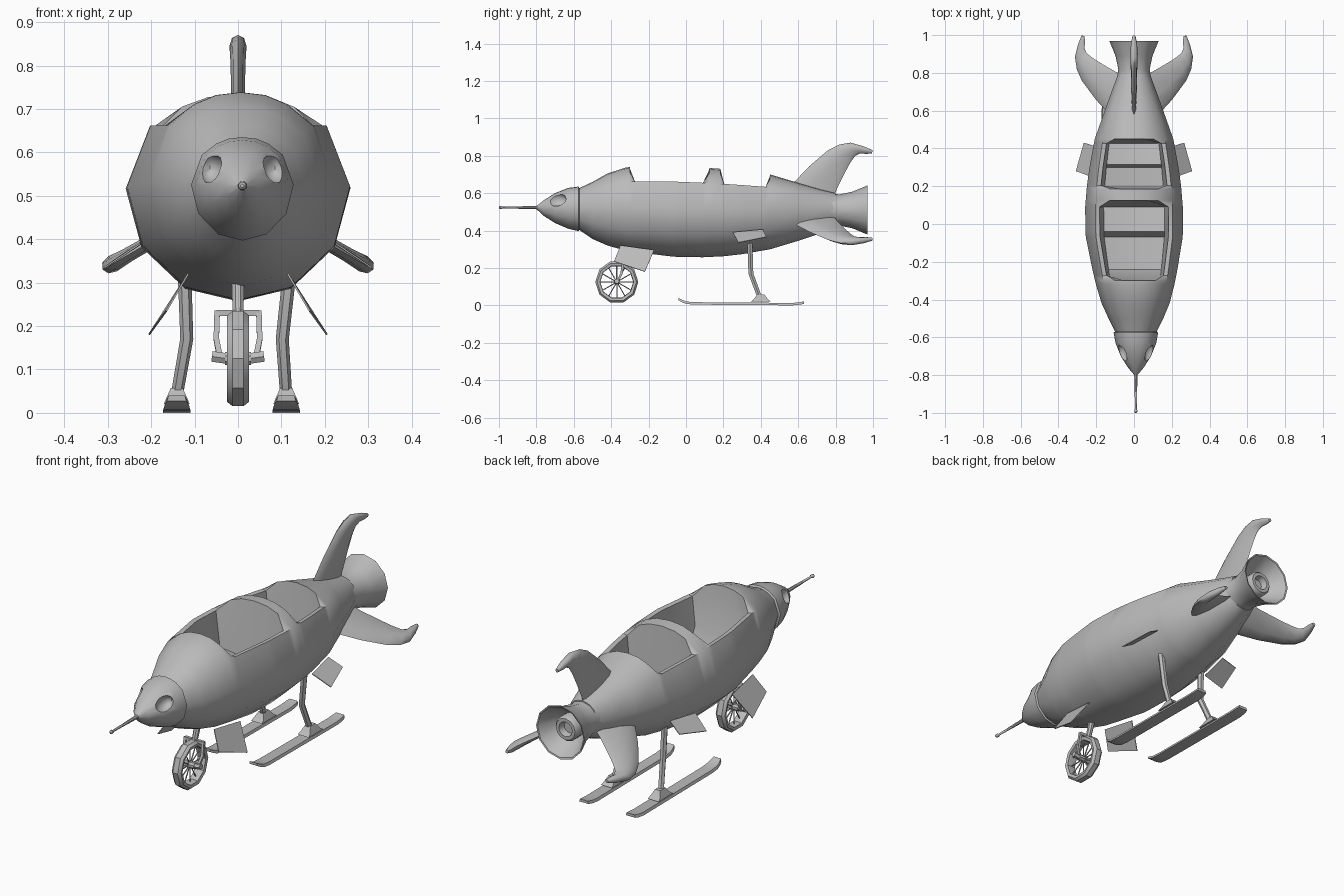
import bpy, bmesh, math
from mathutils import Vector, Matrix

if "Cube" in bpy.data.objects:
    bpy.data.objects.remove(bpy.data.objects["Cube"])

grey = bpy.data.materials.new("plain grey")
grey.use_nodes = True
grey.diffuse_color = (0.5, 0.5, 0.5, 1)
grey.node_tree.nodes["Principled BSDF"].inputs["Base Color"].default_value = (0.5, 0.5, 0.5, 1)


def finish(name, bm, angle=40):
    bmesh.ops.remove_doubles(bm, verts=bm.verts, dist=0.0002)
    bmesh.ops.recalc_face_normals(bm, faces=bm.faces)
    mesh = bpy.data.meshes.new(name)
    bm.to_mesh(mesh)
    bm.free()
    ob = bpy.data.objects.new(name, mesh)
    bpy.context.collection.objects.link(ob)
    mesh.materials.append(grey)
    smooth(ob, angle)
    return ob


def smooth(ob, angle):
    bpy.ops.object.select_all(action='DESELECT')
    ob.select_set(True)
    bpy.context.view_layer.objects.active = ob
    bpy.ops.object.shade_smooth_by_angle(angle=math.radians(angle))


def loft(bm, rings, caps=True, loop=False):
    """Skin a list of closed rings that have equal point counts."""
    vs = [[bm.verts.new(p) for p in ring] for ring in rings]
    n = len(vs[0])
    pairs = list(zip(vs, vs[1:])) + ([(vs[-1], vs[0])] if loop else [])
    for a, b in pairs:
        for i in range(n):
            j = (i + 1) % n
            bm.faces.new((a[i], a[j], b[j], b[i]))
    if caps and not loop:
        bm.faces.new(vs[0])
        bm.faces.new(vs[-1])


def tube(bm, points, radii, n=8):
    pts = [Vector(p) for p in points]
    rings = []
    for i, p in enumerate(pts):
        d = (pts[min(i + 1, len(pts) - 1)] - pts[max(i - 1, 0)]).normalized()
        ref = Vector((1, 0, 0)) if abs(d.x) < 0.8 else Vector((0, 1, 0))
        u = d.cross(ref).normalized()
        v = d.cross(u)
        rings.append([p + radii[i] * (u * math.cos(t) + v * math.sin(t))
                      for t in (2 * math.pi * (k + 0.5) / n for k in range(n))])
    loft(bm, rings)


def lathe(bm, profile, centre, axis, n, loop=False):
    """Revolve (radius, offset) pairs about the x or y axis."""
    rings = []
    for r, o in profile:
        ring = []
        for k in range(n):
            a = 2 * math.pi * k / n
            c, s = r * math.cos(a), r * math.sin(a)
            ring.append(Vector(centre) + Vector((c, o, s) if axis == 'y' else (o, c, s)))
        rings.append(ring)
    loft(bm, rings, loop=loop)


# Fuselage stations: y, half width, bottom z, top z
HULL = [(-.80, .008, .515, .53), (-.76, .042, .478, .562), (-.70, .08, .44, .60),
        (-.63, .108, .41, .628), (-.575, .118, .397, .635), (-.57, .11, .403, .627),
        (-.50, .145, .355, .66), (-.42, .18, .32, .705), (-.32, .208, .292, .738),
        (-.10, .255, .262, .745), (.05, .262, .255, .74), (.25, .245, .265, .725),
        (.45, .208, .30, .70), (.60, .155, .345, .655), (.72, .112, .385, .62),
        (.80, .082, .42, .60)]
# Cockpit stations: y, floor height (None where the hull is closed over)
COCKPIT = [(-.30, None), (-.272, .50), (-.24, .43), (-.07, .42), (-.04, .48),
           (.09, .46), (.125, None), (.185, None), (.205, .44), (.30, .44),
           (.315, .50), (.425, .48), (.45, None)]
SECTION = [(0, 0), (.47, .06), (.86, .26), (1, .54), (.79, .83), (.5, .94), (.27, .985), (0, 1)]


def hull_at(y):
    for a, b in zip(HULL, HULL[1:]):
        if a[0] <= y <= b[0]:
            t = (y - a[0]) / (b[0] - a[0])
            return [p + (q - p) * t for p, q in zip(a, b)]


def hull_ring(y, floor):
    _, w, zb, zt = hull_at(y)
    half = [(w * fx, zb + (zt - zb) * fz) for fx, fz in SECTION]
    if floor:
        rim_x, rim_z = half[4]
        half[5:] = [(rim_x - .022, rim_z - .003), (w * .62, floor + .02), (0, floor)]
    shift = .01 * min(1, max(0, -y / .5))
    full = half + [(-x, z) for x, z in half[-2:0:-1]]
    return [(x + shift, y, z) for x, z in full]


stations = [(s[0], None) for s in HULL if s[0] < -.3 or s[0] > .45] + COCKPIT
bm = bmesh.new()
loft(bm, [hull_ring(y, f) for y, f in sorted(stations, key=lambda s: s[0])])
fuselage = finish("fuselage", bm)

# Eye sockets carved into the nose
for side in (-1, 1):
    bm = bmesh.new()
    bmesh.ops.create_uvsphere(bm, u_segments=12, v_segments=8, radius=1)
    bmesh.ops.transform(bm, verts=bm.verts, matrix=Matrix.Translation((.01 + side * .075, -.69, .565))
                        @ Matrix.Diagonal((.032, .055, .036, 1)))
    cutter = finish("socket_cutter", bm)
    cutter.hide_render = True
    mod = fuselage.modifiers.new("socket", 'BOOLEAN')
    mod.operation = 'DIFFERENCE'
    mod.object = cutter
    bpy.context.view_layer.objects.active = fuselage
    bpy.ops.object.modifier_apply(modifier=mod.name)
    bpy.data.objects.remove(cutter)
smooth(fuselage, 40)

# Nose probe
bm = bmesh.new()
tube(bm, [(.01, y, .523) for y in (-.77, -.81, -.98, -.985, -.995, -1)],
     [.014, .009, .005, .009, .009, .004])
finish("nose_probe", bm)

# Flared tail nozzle with an inner burner
bm = bmesh.new()
lathe(bm, [(.09, .775), (.083, .82), (.098, .89), (.131, .97), (.124, .968), (.085, .90), (.06, .87),
           (.06, .92), (.052, .93), (.036, .93), (.028, .90), (.004, .90)], (0, 0, .51), 'y', 12)
finish("tail_nozzle", bm)

# Three swept fins: leading (y, z), trailing (y, z), half thickness
FIN = [((.50, .60), (.79, .57), .012), ((.57, .65), (.805, .62), .014),
       ((.66, .745), (.85, .71), .016), ((.76, .83), (.88, .765), .017),
       ((.82, .86), (.905, .80), .019), ((.88, .87), (.93, .812), .020),
       ((.95, .85), (.965, .81), .016), ((.997, .83), (.995, .812), .008)]
for name, turn in (("top_fin", 0), ("left_fin", 120), ("right_fin", -120)):
    bm = bmesh.new()
    rings = []
    for lead, trail, t in FIN:
        a, b = Vector((0, *lead)), Vector((0, *trail))
        side = [(a.lerp(b, f) + Vector((t * k, 0, 0))) for f, k in ((.12, .7), (.45, 1), (.85, .6))]
        mirror = [Vector((-p.x, p.y, p.z)) for p in reversed(side)]
        rings.append([a] + side + [b] + mirror)
    loft(bm, rings)
    bmesh.ops.rotate(bm, verts=bm.verts, cent=(0, 0, .51),
                     matrix=Matrix.Rotation(math.radians(turn), 3, 'Y'))
    finish(name, bm, 50)

# Front wheel: tyre, hub and spokes
hub = Vector((0, -.37, .125))
bm = bmesh.new()
lathe(bm, [(.115, -.013), (.115, .013), (.105, .025), (.09, .022), (.088, 0), (.09, -.022), (.105, -.025)],
      hub, 'x', 10, loop=True)
finish("front_tyre", bm, 35)
bm = bmesh.new()
tube(bm, [hub + Vector((x, 0, 0)) for x in (-.058, .058)], [.009, .009])
tube(bm, [hub + Vector((x, 0, 0)) for x in (-.03, .03)], [.016, .016])
for k in range(12):
    a = 2 * math.pi * k / 12
    tube(bm, [hub, hub + Vector((0, math.cos(a), math.sin(a))) * .092], [.003, .003], 5)
finish("wheel_spokes", bm)

# Front fork and strut
bm = bmesh.new()
tube(bm, [(0, -.335, .225), (0, -.30, .33)], [.013, .017])
tube(bm, [(-.05, -.335, .23), (.05, -.335, .23)], [.01, .01], 4)
for s in (-1, 1):
    tube(bm, [(s * .048, -.335, .235), (s * .05, -.345, .17), (s * .04, -.37, .12)], [.009, .009, .009], 4)
    tube(bm, [(s * .025, -.37, .125), (s * .06, -.37, .13)], [.014, .014], 6)
finish("front_fork", bm, 30)

# Gear doors as thin plates
FRONT_DOOR = [(.115, -.35, .32), (.13, -.17, .295), (.205, -.22, .18), (.165, -.385, .235)]
REAR_DOOR = [(.20, .41, .405), (.265, .43, .365), (.307, .28, .335), (.225, .25, .39)]
for side, s in (("left", 1), ("right", -1)):
    for part, quad in (("front", FRONT_DOOR), ("rear", REAR_DOOR)):
        pts = [Vector((s * x, y, z)) for x, y, z in quad]
        n = (pts[1] - pts[0]).cross(pts[2] - pts[0]).normalized() * .002
        bm = bmesh.new()
        loft(bm, [[p - n for p in pts], [p + n for p in pts]])
        finish(f"{side}_{part}_gear_door", bm, 30)

    # Rear leg, foot and ski, set slightly to the right of the hull
    foot = s * .126 - .015
    bm = bmesh.new()
    tube(bm, [(s * .125, .34, .38), (s * .11 - .008, .347, .17), (foot, .395, .04)],
         [.016, .015, .014], 6)
    finish(f"{side}_leg", bm, 30)

    bm = bmesh.new()
    loft(bm, [[(foot + i * w, .40 + j * d, z) for i, j in ((-1, -1), (1, -1), (1, 1), (-1, 1))]
              for w, d, z in ((.03, .055, .02), (.026, .04, .03), (.014, .02, .057))])
    finish(f"{side}_foot", bm, 30)

    bm = bmesh.new()
    loft(bm, [[(foot - w, y, z), (foot + w, y, z), (foot + w * .85, y, z + .013), (foot - w * .85, y, z + .013)]
              for y, w, z in ((-.04, .022, .027), (-.025, .028, .018), (0, .031, .008), (.04, .032, .004),
                              (.57, .032, 0), (.61, .03, .004), (.63, .025, .008))])
    finish(f"{side}_ski", bm, 30)
